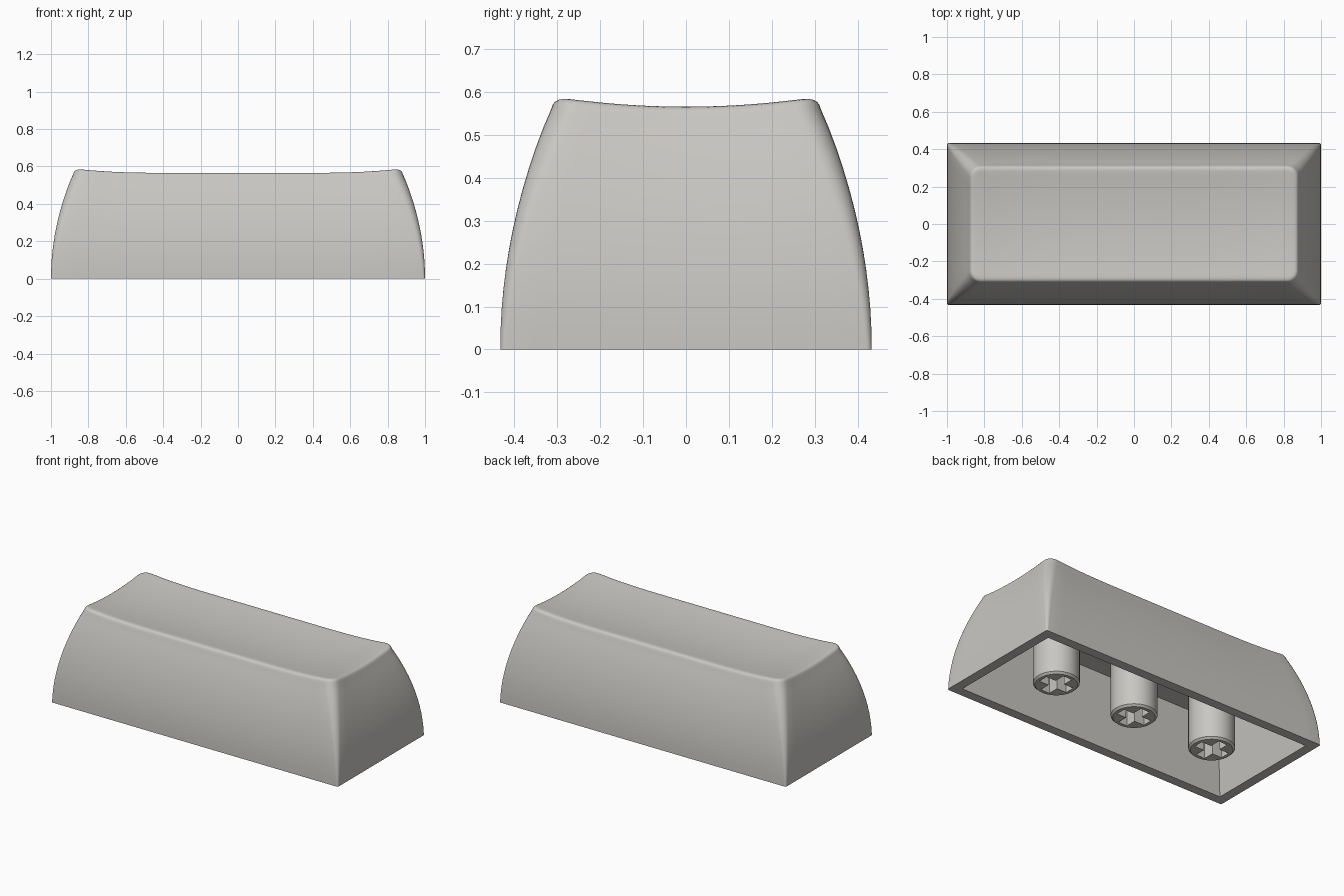
import bpy, bmesh, math

if "Cube" in bpy.data.objects:
    bpy.data.objects.remove(bpy.data.objects["Cube"])

HX, HY = 1.0, 0.433          # half size at the base
CEILING = 0.42               # underside of the top

grey = bpy.data.materials.new("warm_grey_plastic")
grey.diffuse_color = (0.58, 0.57, 0.54, 1)
grey.use_nodes = True
grey.node_tree.nodes["Principled BSDF"].inputs["Base Color"].default_value = grey.diffuse_color


def rounded_rect(a, b, r, nx=24, ny=12, nc=6):
    """Counter-clockwise outline with subdivided sides and round corners."""
    pts = []
    corners = [(1, 1, 0, nx), (-1, 1, 90, ny), (-1, -1, 180, nx), (1, -1, 270, ny)]
    for i, (sx, sy, start, n) in enumerate(corners):
        cx, cy = sx * (a - r), sy * (b - r)
        for k in range(nc + 1):
            t = math.radians(start + 90 * k / nc)
            pts.append((cx + r * math.cos(t), cy + r * math.sin(t)))
        # straight run to the start of the next corner
        x0, y0 = pts[-1]
        tx, ty = corners[(i + 1) % 4][:2]
        t = math.radians(start + 90)
        x1 = tx * (a - r) + r * math.cos(t)
        y1 = ty * (b - r) + r * math.sin(t)
        pts += [(x0 + (x1 - x0) * k / n, y0 + (y1 - y0) * k / n) for k in range(1, n)]
    return pts


def dish(x, y):
    """Height of the scooped top: low in the middle, high at the corners."""
    u = min(1, max(0, (abs(x) - 0.3) / 0.55))
    v = min(1, abs(y) / 0.285)
    return 0.546 + 0.02 * u ** 3 + 0.02 * v ** 2


def add_loop(bm, pts):
    return [bm.verts.new(p) for p in pts]


def bridge(bm, low, high):
    n = len(low)
    for i in range(n):
        j = (i + 1) % n
        bm.faces.new((low[i], low[j], high[j], high[i]))


def loop_edges(bm, loop):
    edges = []
    for i, v in enumerate(loop):
        w = loop[(i + 1) % len(loop)]
        edges.append(bm.edges.get((v, w)) or bm.edges.new((v, w)))
    return edges


def pocket(bm, outer, mouth, floor):
    """Flat rim from the outer loop to the mouth, then a recess up to the floor."""
    m, f = add_loop(bm, mouth), add_loop(bm, floor)
    bridge(bm, m, f)
    bm.faces.new(f)
    bmesh.ops.triangle_fill(bm, use_beauty=True, normal=(0, 0, -1),
                            edges=loop_edges(bm, outer) + loop_edges(bm, m))


def finish(bm, name):
    bmesh.ops.recalc_face_normals(bm, faces=bm.faces[:])
    mesh = bpy.data.meshes.new(name)
    bm.to_mesh(mesh)
    bm.free()
    mesh.materials.append(grey)
    ob = bpy.data.objects.new(name, mesh)
    bpy.context.collection.objects.link(ob)
    bpy.ops.object.select_all(action='DESELECT')
    ob.select_set(True)
    bpy.context.view_layer.objects.active = ob
    bpy.ops.object.shade_smooth_by_angle(angle=math.radians(32))
    return ob


# Key shell: curved walls, rounded rim, scooped top, hollow underside
bm = bmesh.new()
rings = []
for k in range(13):                                   # curved walls
    t = k / 12
    d = 0.119 * t * t
    pts = rounded_rect(HX - d, HY - d, 0.012 + 0.048 * t)
    rings.append([(x, y, t * (dish(x, y) - 0.022)) for x, y in pts])
for d, drop in [(0.1225, 0.012), (0.127, 0.006), (0.133, 0.002),
                (0.141, 0.0004), (0.151, 0)]:         # rim rounding
    pts = rounded_rect(HX - d, HY - d, 0.06 - (d - 0.119) * 0.5)
    rings.append([(x, y, dish(x, y) - drop) for x, y in pts])
last = pts
for k in range(1, 14):                                # scooped top
    s = 1 - k / 14
    rings.append([(x * s, y * s, dish(x * s, y * s)) for x, y in last])
loops = [add_loop(bm, r) for r in rings]
for low, high in zip(loops, loops[1:]):
    bridge(bm, low, high)
centre = bm.verts.new((0, 0, dish(0, 0)))
top = loops[-1]
for i, v in enumerate(top):
    bm.faces.new((v, top[(i + 1) % len(top)], centre))


def rect(a, b, z):
    return [(a, b, z), (-a, b, z), (-a, -b, z), (a, -b, z)]


pocket(bm, loops[0], rect(0.94, 0.373, 0), rect(0.865, 0.298, CEILING))
finish(bm, "key_shell")


# Three round stems with cross-shaped sockets
def cross(cx, z, arm=0.098, w=0.031):
    quarter = [(arm, -w), (arm, w), (w, w)]
    pts = []
    for k in range(4):
        c, s = round(math.cos(k * math.pi / 2)), round(math.sin(k * math.pi / 2))
        pts += [(cx + x * c - y * s, x * s + y * c, z) for x, y in quarter]
    return pts


def circle(cx, r, z, n=64):
    return [(cx + r * math.cos(2 * math.pi * i / n),
             r * math.sin(2 * math.pi * i / n), z) for i in range(n)]


for name, cx in [("left_stem", -0.567), ("middle_stem", 0), ("right_stem", 0.567)]:
    bm = bmesh.new()
    loops = [add_loop(bm, circle(cx, r, z))
             for r, z in [(0.119, 0), (0.131, 0.012), (0.131, CEILING + 0.01)]]
    for low, high in zip(loops, loops[1:]):
        bridge(bm, low, high)
    bm.faces.new(loops[-1])
    pocket(bm, loops[0], cross(cx, 0), cross(cx, 0.2))
    finish(bm, name)
